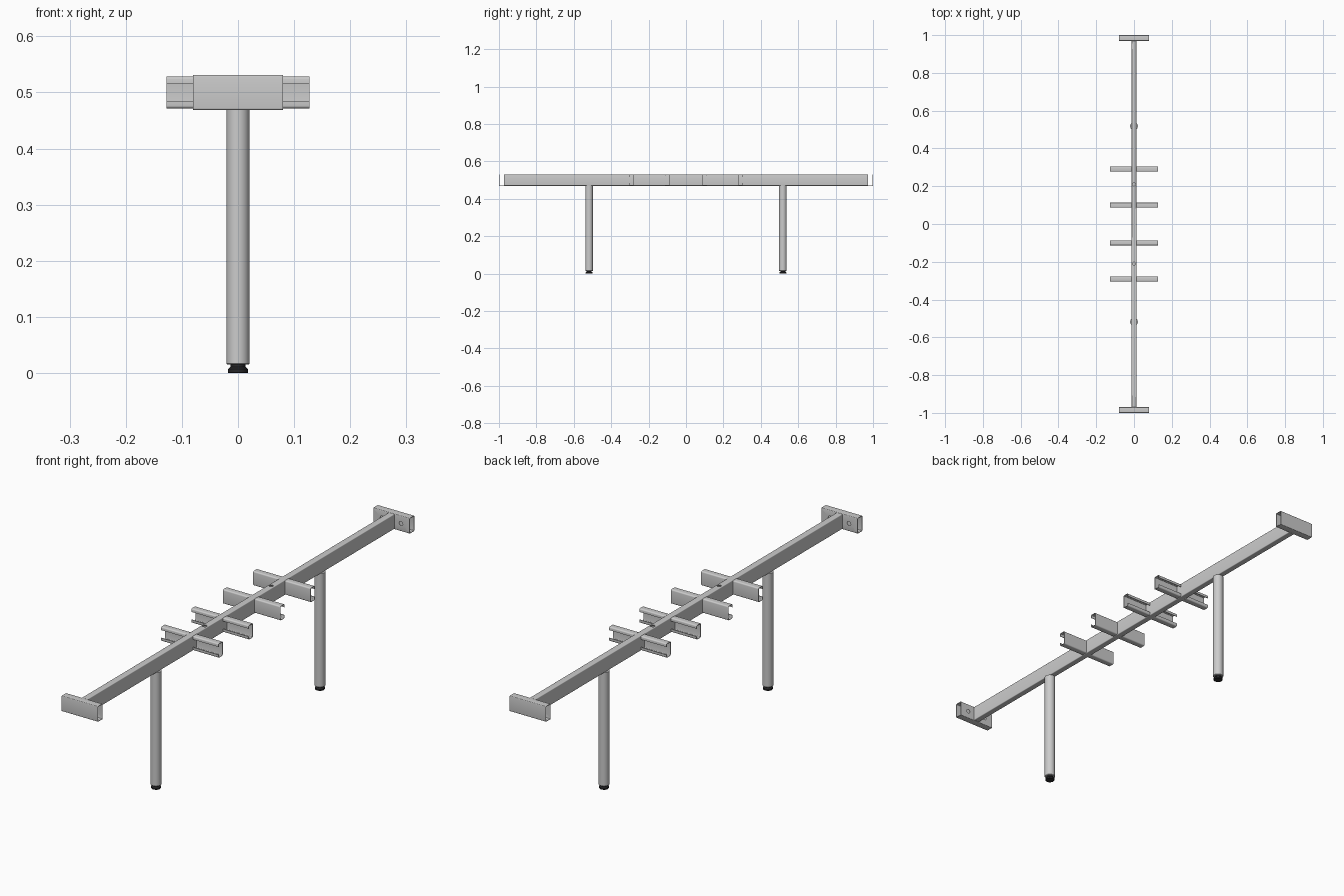
import bpy, bmesh
from math import sin, cos, pi, radians

if "Cube" in bpy.data.objects:
    bpy.data.objects.remove(bpy.data.objects["Cube"])

Z = 0.50  # height of the rail centre line


def finish(name, bm):
    bmesh.ops.recalc_face_normals(bm, faces=bm.faces[:])
    me = bpy.data.meshes.new(name)
    bm.to_mesh(me)
    bm.free()
    ob = bpy.data.objects.new(name, me)
    bpy.context.collection.objects.link(ob)
    bpy.ops.object.select_all(action='DESELECT')
    bpy.context.view_layer.objects.active = ob
    ob.select_set(True)
    bpy.ops.object.shade_smooth_by_angle(angle=radians(35))
    return ob


def section(w, h, r, t, lip=None, n=4):
    """Outer/inner point pairs of a rounded box section, open at +u if lip is set."""
    pairs = []
    for k, (su, sv) in enumerate([(1, 1), (-1, 1), (-1, -1), (1, -1)]):
        cu, cv = su * (w / 2 - r), sv * (h / 2 - r)
        for i in range(n + 1):
            a = (k + i / n) * pi / 2
            pairs.append([(cu + q * cos(a), cv + q * sin(a)) for q in (r, r - t)])
    if lip:
        v = h / 2 - lip
        pairs.insert(0, [(w / 2, v), (w / 2 - t, v)])
        pairs.append([(w / 2, -v), (w / 2 - t, -v)])
    return pairs


def sweep(name, pairs, place, s0, s1, closed=True):
    """Extrude a thin-walled section; place maps (u, v, s) to a 3D point."""
    bm = bmesh.new()
    rings = [[[bm.verts.new(place(u, v, s)) for s in (s0, s1)] for u, v in p]
             for p in pairs]
    m = len(rings)
    for i in range(m if closed else m - 1):
        (a, b), (c, d) = rings[i], rings[(i + 1) % m]
        bm.faces.new((a[0], c[0], c[1], a[1]))
        bm.faces.new((b[0], b[1], d[1], d[0]))
        for e in (0, 1):
            bm.faces.new((a[e], b[e], d[e], c[e]))
    if not closed:
        for a, b in (rings[0], rings[-1]):
            bm.faces.new((a[0], a[1], b[1], b[0]))
    return finish(name, bm)


def drill(ob, loc, rot, r, depth):
    bpy.ops.mesh.primitive_cylinder_add(vertices=24, radius=r, depth=depth,
                                        location=loc, rotation=rot)
    cutter = bpy.context.object
    cutter.hide_render = True
    mod = ob.modifiers.new("hole", 'BOOLEAN')
    mod.operation, mod.solver, mod.object = 'DIFFERENCE', 'EXACT', cutter
    bpy.context.view_layer.objects.active = ob
    bpy.ops.object.modifier_apply(modifier=mod.name)
    bpy.data.objects.remove(cutter)


def lathe(name, profile, y, n=32):
    bm = bmesh.new()
    rings = [[bm.verts.new((r * cos(2 * pi * i / n), y + r * sin(2 * pi * i / n), z))
              for i in range(n)] for r, z in profile]
    for a, b in zip(rings, rings[1:]):
        for i in range(n):
            j = (i + 1) % n
            bm.faces.new((a[i], a[j], b[j], b[i]))
    bm.faces.new(rings[0])
    bm.faces.new(rings[-1])
    return finish(name, bm)


black = bpy.data.materials.new("black_plastic")
black.diffuse_color = (0.02, 0.02, 0.022, 1)
black.use_nodes = True
black.node_tree.nodes["Principled BSDF"].inputs["Base Color"].default_value = black.diffuse_color

# Long hollow beam with two small holes in its top
beam = sweep("main_beam", section(0.026, 0.06, 0.003, 0.002),
             lambda u, v, s: (u, s, Z + v), -0.97, 0.97)
for y in (-0.21, 0.21):
    drill(beam, (0, y, Z + 0.03), (0, 0, 0), 0.008, 0.012)

for side, tag in ((-1, "front"), (1, "back")):
    # End crosspiece: short open-ended box tube, drilled on its inner wall
    end = sweep(tag + "_end_crosspiece", section(0.03, 0.062, 0.003, 0.002),
                lambda u, v, s: (s, side * (0.985 + u), Z + v), -0.08, 0.08)
    for x in (-0.042, 0.042):
        drill(end, (x, side * 0.97, Z), (pi / 2, 0, 0), 0.008, 0.012)

    # Lipped channels on both faces of the beam, open towards the ends
    for yc, pos in ((0.10, "inner"), (0.291, "outer")):
        for sx, lr in ((-1, "left"), (1, "right")):
            sweep(f"{tag}_{pos}_{lr}_channel",
                  section(0.027, 0.057, 0.005, 0.002, lip=0.013),
                  lambda u, v, s: (sx * s, side * (yc + u), Z + v),
                  0.013, 0.127, closed=False)

    # Round leg and its levelling foot
    y = side * 0.518
    lathe(tag + "_leg", [(0.019, 0.015), (0.0205, 0.0165), (0.0205, 0.4705)], y)
    foot = lathe(tag + "_foot", [(0.017, 0), (0.018, 0.001), (0.018, 0.007),
                                 (0.013, 0.011), (0.013, 0.016)], y)
    foot.data.materials.append(black)
